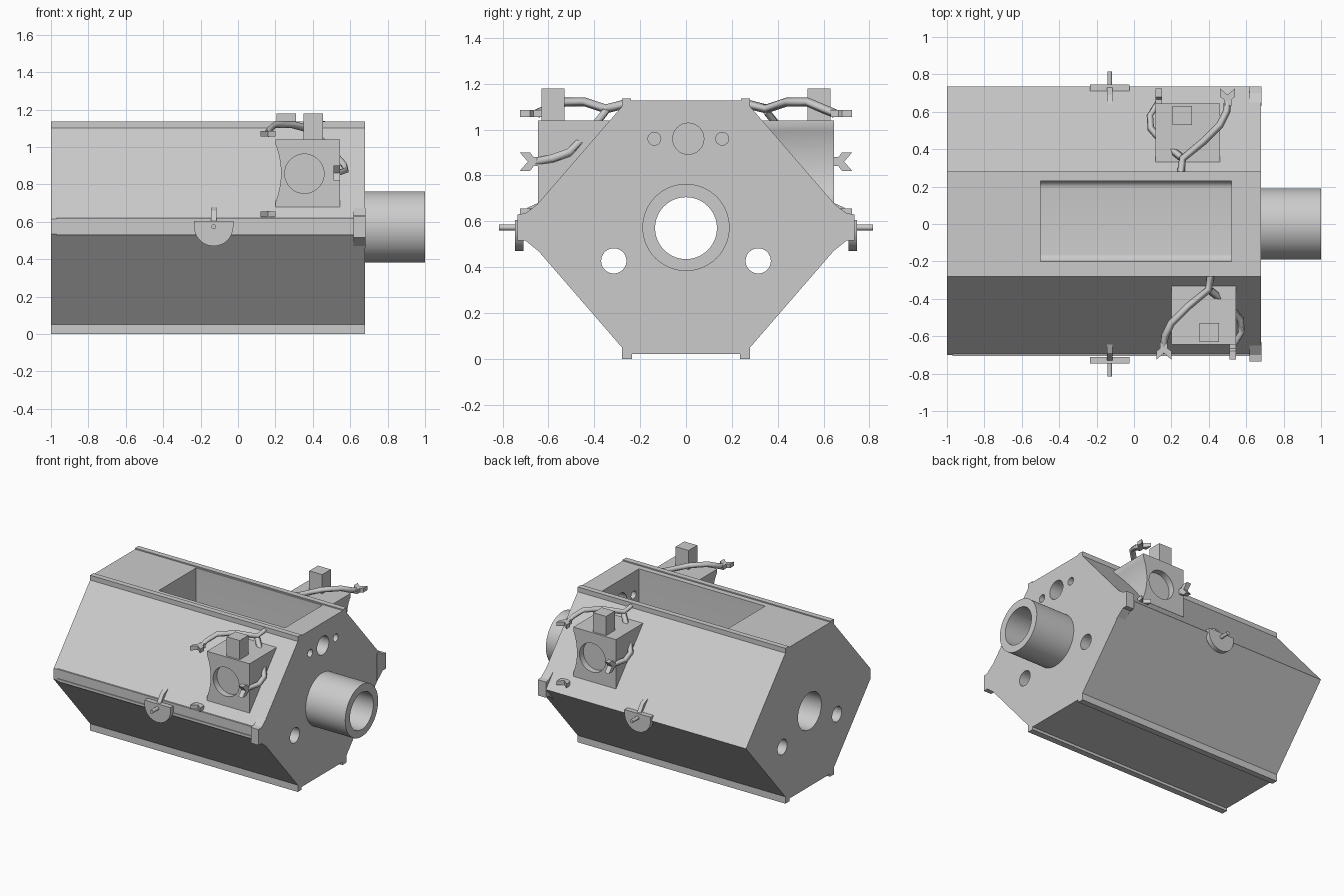
import bpy, bmesh
from math import pi, cos, sin
from mathutils import Matrix

if "Cube" in bpy.data.objects:
    bpy.data.objects.remove(bpy.data.objects["Cube"], do_unlink=True)

grey = bpy.data.materials.new("machined_grey")
grey.use_nodes = True
colour = (0.6, 0.6, 0.6, 1)
grey.diffuse_color = colour
grey.node_tree.nodes["Principled BSDF"].inputs["Base Color"].default_value = colour

# Half turn that carries the front fittings to the back
HALF_TURN = Matrix.Translation((0.66, 0, 0)) @ Matrix.Rotation(pi, 4, "Z")
MIRROR_Y = Matrix.Scale(-1, 4, (0, 1, 0))


def prism(name, pts, a, b, axis):
    """Extrude a 2D outline from a to b along an axis."""
    place = {"x": lambda u, v, t: (t, u, v),
             "y": lambda u, v, t: (u, t, v),
             "z": lambda u, v, t: (u, v, t)}[axis]
    bm = bmesh.new()
    ends = [[bm.verts.new(place(u, v, t)) for u, v in pts] for t in (a, b)]
    bm.faces.new(ends[0])
    bm.faces.new(ends[1])
    n = len(pts)
    for i in range(n):
        j = (i + 1) % n
        bm.faces.new((ends[0][i], ends[0][j], ends[1][j], ends[1][i]))
    bmesh.ops.recalc_face_normals(bm, faces=bm.faces)
    mesh = bpy.data.meshes.new(name)
    bm.to_mesh(mesh)
    bm.free()
    mesh.materials.append(grey)
    obj = bpy.data.objects.new(name, mesh)
    bpy.context.collection.objects.link(obj)
    return obj


def arc(cu, cv, r, start=0, end=2 * pi, n=48):
    closed = abs(end - start - 2 * pi) < 1e-6
    steps = n if closed else n - 1
    return [(cu + r * cos(start + (end - start) * i / steps),
             cv + r * sin(start + (end - start) * i / steps)) for i in range(n)]


def rect(u0, u1, v0, v1):
    return [(u0, v0), (u1, v0), (u1, v1), (u0, v1)]


def activate(obj):
    bpy.ops.object.select_all(action="DESELECT")
    obj.select_set(True)
    bpy.context.view_layer.objects.active = obj


def cut(obj, *cutters):
    activate(obj)
    for c in cutters:
        c.hide_render = True
        mod = obj.modifiers.new("cut", "BOOLEAN")
        mod.operation, mod.solver, mod.object = "DIFFERENCE", "EXACT", c
        bpy.ops.object.modifier_apply(modifier=mod.name)
        bpy.data.objects.remove(c, do_unlink=True)


def smooth(obj):
    activate(obj)
    bpy.ops.object.shade_smooth_by_angle(angle=0.5)


def copy_to_back(obj, matrix):
    """Copy a front part to the back with a half turn or mirror."""
    mesh = obj.data.copy()
    mesh.transform(matrix)
    if matrix.determinant() < 0:
        mesh.flip_normals()
    back = bpy.data.objects.new(obj.name.replace("front", "back"), mesh)
    bpy.context.collection.objects.link(back)


# Hexagonal housing: blunt front edge, sharp back edge, raised corner lips
housing = prism("housing", [
    (-0.28, 0), (-0.235, 0), (-0.235, 0.02), (0.235, 0.02), (0.235, 0), (0.28, 0),
    (0.28, 0.05), (0.735, 0.575), (0.28, 1.10), (0.28, 1.135), (0.24, 1.135),
    (0.24, 1.127), (-0.24, 1.127), (-0.24, 1.135), (-0.28, 1.135), (-0.28, 1.10),
    (-0.70, 0.615), (-0.70, 0.535), (-0.28, 0.05)], -1, 0.68, "x")

# Top chamber with rounded floor, then the long bores and end ports
chamber = prism("chamber_cutter",
                [(0.23, 1.3), (-0.2, 1.3)]
                + arc(-0.16, 0.39, 0.04, pi, 1.5 * pi, 7)
                + arc(0.19, 0.39, 0.04, 1.5 * pi, 2 * pi, 7), -0.5, 0.52, "x")
bores = [prism("bore_cutter", arc(y, z, r), -1.1, 0.8, "x")
         for y, z, r in ((0, 0.57, 0.135), (-0.315, 0.427, 0.055), (0.315, 0.427, 0.055))]
ports = [prism("port_cutter", arc(y, 0.96, r, n=32), 0.4, 0.8, "x")
         for y, r in ((0.01, 0.068), (-0.138, 0.028), (0.158, 0.028))]
cut(housing, chamber, *bores, *ports)
smooth(housing)

# End tube
tube = prism("end_tube", arc(0, 0.573, 0.19, n=64), 0.68, 1, "x")
cut(tube, prism("tube_cutter", arc(0, 0.57, 0.135), 0.6, 1.1, "x"))
smooth(tube)

# Front edge rail lips
for label, z0 in (("lower", 0.53), ("upper", 0.60)):
    prism(f"front_{label}_rail", rect(-0.706, -0.69, z0, z0 + 0.02), -0.97, 0.62, "x")

# Edge stop blocks
stop = prism("front_stop_block", [
    (-0.63, 0.46), (-0.65, 0.475), (-0.70, 0.515), (-0.735, 0.515), (-0.735, 0.63),
    (-0.70, 0.635), (-0.65, 0.673), (-0.63, 0.66)], 0.618, 0.682, "x")
copy_to_back(stop, MIRROR_Y)

# Half-round brackets with pin and fin
disc = prism("front_half_disc",
             [(-0.025, 0.605), (-0.235, 0.605)] + arc(-0.13, 0.575, 0.105, pi, 2 * pi, 25),
             -0.745, -0.71, "y")
pin = prism("front_pin", arc(-0.13, 0.573, 0.013, n=16), -0.815, -0.66, "y")
fin = prism("front_fin", [(-0.63, 0.65), (-0.645, 0.68), (-0.69, 0.66),
                          (-0.73, 0.605), (-0.70, 0.59)], -0.145, -0.115, "x")
for part in (disc, pin, fin):
    smooth(part)
    copy_to_back(part, MIRROR_Y)

# Instrument block: wedge on the slope, hollowed left side, shallow round recess
block = prism("front_instrument_block",
              [(-0.645, 0.68), (-0.645, 1.04), (-0.31, 1.04), (-0.60, 0.68)],
              0.2, 0.545, "x")
cut(block,
    prism("side_cutter", arc(-0.19, 0.86, 0.42, n=96), -0.8, -0.2, "y"),
    prism("recess_cutter", arc(0.355, 0.857, 0.105), -0.8, -0.60, "y"))
smooth(block)
box = prism("front_top_box", rect(0.35, 0.455, -0.63, -0.53), 1.03, 1.18, "z")


# Forked clips
def clip_outline(c, across_first):
    pts = [(-0.02, -0.63), (-0.02, -0.665), (-0.04, -0.68), (-0.04, -0.725), (0, -0.69),
           (0.04, -0.725), (0.04, -0.68), (0.02, -0.665), (0.02, -0.63)]
    return [(c + u, y) if across_first else (y, c + u) for u, y in pts]


clips = [
    prism("front_upper_clip", clip_outline(0.16, True), 1.055, 1.085, "z"),
    prism("front_lower_clip", clip_outline(0.16, True), 0.625, 0.655, "z"),
    prism("front_side_clip", clip_outline(0.86, False), 0.51, 0.545, "x")]


# Bent arms carrying the clips
def arm(name, points):
    curve = bpy.data.curves.new(name, "CURVE")
    curve.dimensions = "3D"
    curve.bevel_depth = 0.02
    curve.bevel_resolution = 0
    curve.use_fill_caps = True
    line = curve.splines.new("POLY")
    line.points.add(len(points) - 1)
    for p, co in zip(line.points, points):
        p.co = (*co, 1)
    curve.materials.append(grey)
    obj = bpy.data.objects.new(name, curve)
    bpy.context.collection.objects.link(obj)
    activate(obj)
    bpy.ops.object.convert(target="MESH")
    return bpy.context.view_layer.objects.active


arms = [
    arm("front_upper_arm", [(0.41, -0.27, 1.11), (0.40, -0.35, 1.09), (0.29, -0.44, 1.12),
                            (0.20, -0.53, 1.12), (0.165, -0.60, 1.09), (0.16, -0.65, 1.07)]),
    arm("front_side_arm", [(0.40, -0.35, 1.08), (0.50, -0.43, 0.98), (0.57, -0.51, 0.90),
                           (0.575, -0.58, 0.875), (0.53, -0.65, 0.86)])]

for part in (block, box, *clips, *arms):
    copy_to_back(part, HALF_TURN)
bpy.ops.object.select_all(action="DESELECT")
